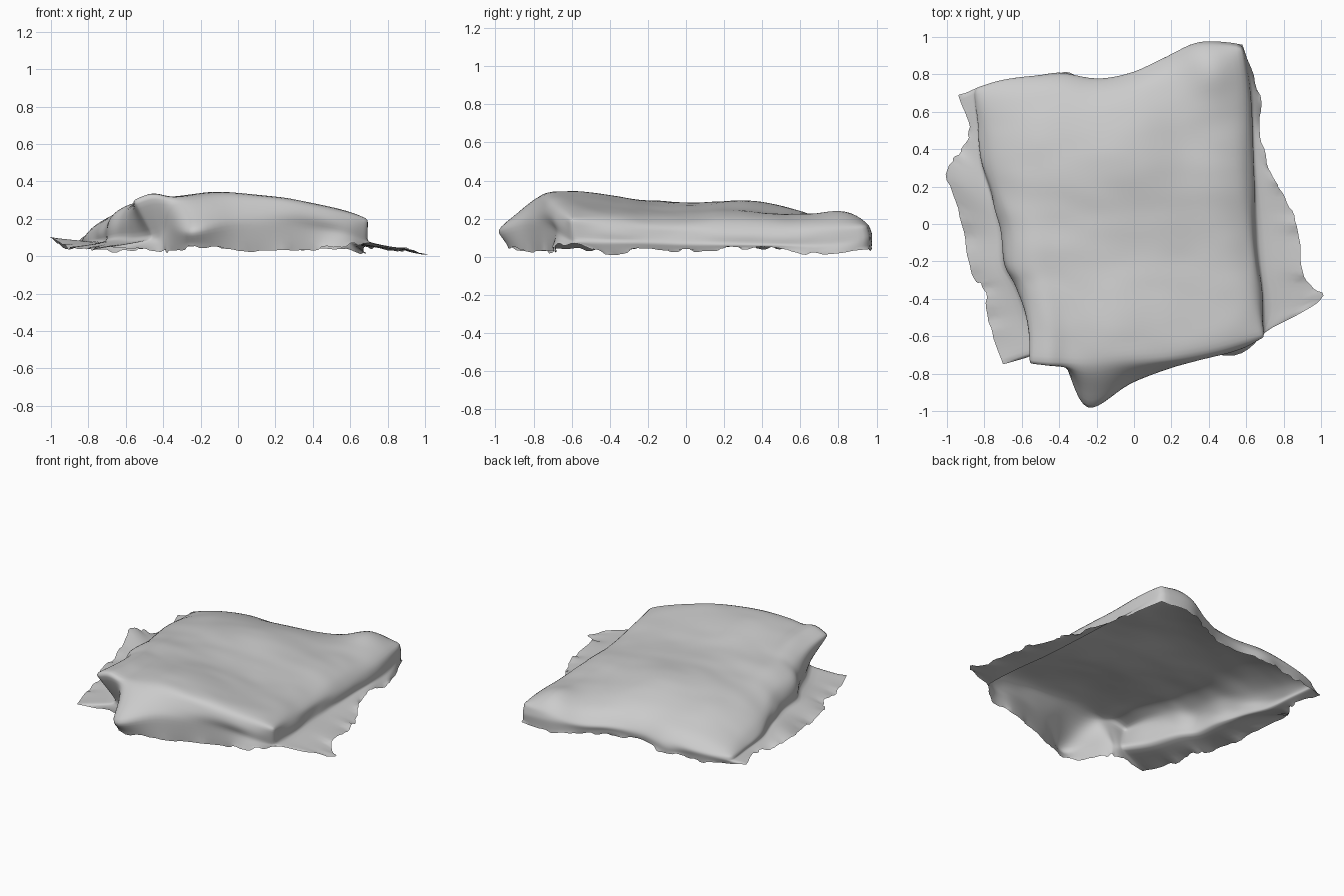
import bpy, bmesh, math, random
from mathutils import Vector, noise

if "Cube" in bpy.data.objects:
    bpy.data.objects.remove(bpy.data.objects["Cube"])

random.seed(4)
N = 56  # samples along each side

# Each station: top edge, lower wall, loose hem (x, y, z each)
C_FL = [(-.57, -.76, .30), (-.45, -.66, .09), (-.70, -.75, .05)]
C_FR = [(.70, -.61, .20), (.69, -.59, .08), (.71, -.57, .07)]
C_BR = [(.58, .95, .165), (.585, .965, .10), (.58, .96, .04)]
C_BL = [(-.85, .72, .09), (-.86, .725, .065), (-.94, .69, .05)]

FRONT = [C_FL,
    [(-.46, -.77, .335), (-.42, -.68, .10), (-.44, -.68, .04)],
    [(-.36, -.77, .315), (-.37, -.74, .15), (-.37, -.73, .03)],
    [(-.24, -.77, .32), (-.25, -1.0, .13), (-.24, -.93, .05)],
    [(-.05, -.75, .33), (-.03, -.86, .19), (0, -.84, .04)],
    [(.20, -.73, .31), (.20, -.77, .18), (.20, -.76, .04)],
    [(.42, -.69, .27), (.42, -.69, .15), (.40, -.70, .04)],
    [(.60, -.64, .23), (.58, -.66, .12), (.58, -.69, .06)], C_FR]
RIGHT = [C_FR,
    [(.675, -.45, .185), (.685, -.47, .07), (1.0, -.40, .02)],
    [(.655, -.25, .165), (.67, -.25, .07), (.91, -.28, .04)],
    [(.635, -.05, .155), (.655, -.03, .06), (.88, -.04, .04)],
    [(.625, .15, .155), (.645, .15, .06), (.81, .14, .04)],
    [(.615, .35, .155), (.635, .35, .06), (.73, .27, .05)],
    [(.61, .55, .155), (.63, .55, .06), (.67, .50, .04)],
    [(.605, .75, .16), (.62, .75, .06), (.67, .68, .02)], C_BR]
BACK = [C_BL,
    [(-.70, .75, .11), (-.70, .77, .07), (-.70, .76, .03)],
    [(-.52, .77, .13), (-.53, .79, .07), (-.53, .78, .04)],
    [(-.38, .78, .13), (-.39, .81, .07), (-.39, .81, .04)],
    [(-.20, .76, .13), (-.20, .775, .07), (-.20, .77, .05)],
    [(0, .79, .13), (0, .81, .08), (0, .805, .05)],
    [(.18, .87, .13), (.17, .89, .08), (.17, .88, .05)],
    [(.36, .95, .17), (.35, .975, .11), (.35, .97, .04)], C_BR]
LEFT = [C_FL,
    [(-.57, -.55, .275), (-.54, -.51, .08), (-.77, -.55, .04)],
    [(-.61, -.34, .235), (-.62, -.33, .09), (-.80, -.35, .045)],
    [(-.68, -.22, .21), (-.69, -.20, .08), (-.87, -.27, .045)],
    [(-.69, -.03, .19), (-.70, -.03, .075), (-.92, 0, .05)],
    [(-.74, .13, .165), (-.75, .13, .07), (-1.0, .27, .11)],
    [(-.80, .32, .13), (-.81, .32, .065), (-.94, .37, .05)],
    [(-.82, .52, .105), (-.83, .52, .065), (-.88, .50, .045)], C_BL]

# Soft humps and hollows on top: x, y, radius, height
HUMPS = [(-.05, .42, .28, .05), (.44, .85, .12, .05), (-.5, .45, .2, .03),
         (0, 0, .25, -.01), (-.1, -.5, .22, .012), (.4, .1, .25, .01)]


def spline(points):
    """Catmull-Rom resample to N + 1 points."""
    p = [Vector(q) for q in points]
    p = [2 * p[0] - p[1]] + p + [2 * p[-1] - p[-2]]
    out = []
    for k in range(N + 1):
        s = k / N * (len(p) - 3)
        i = min(int(s), len(p) - 4)
        t = s - i
        a, b, c, d = p[i:i + 4]
        out.append(.5 * (2 * b + (c - a) * t + (2 * a - 5 * b + 4 * c - d) * t * t
                         + (3 * b - a - 3 * c + d) * t ** 3))
    return out


def wrinkle(p, amount=.012):
    """Soft cloth wrinkles."""
    q = Vector((p.x * 2.2 + p.y * .6, p.y * 4.5, p.z * 3))
    return amount * noise.noise(q) + amount * .4 * noise.noise(q * 2.3)


def add_grid(bm, rows):
    vs = [[bm.verts.new(p) for p in row] for row in rows]
    for r0, r1 in zip(vs, vs[1:]):
        for i in range(len(r0) - 1):
            bm.faces.new((r0[i], r0[i + 1], r1[i + 1], r1[i]))


sides = {name: [spline([st[k] for st in side]) for k in range(3)]
         for name, side in (("f", FRONT), ("r", RIGHT), ("b", BACK), ("l", LEFT))}
bm = bmesh.new()

# Puffed top: patch blended between the four top edges
f, r, b, l = (sides[k][0] for k in "frbl")
rows = []
for j in range(N + 1):
    v, row = j / N, []
    for i in range(N + 1):
        u = i / N
        p = (f[i] * (1 - v) + b[i] * v + l[j] * (1 - u) + r[j] * u
             - (f[0] * (1 - u) + f[N] * u) * (1 - v) - (b[0] * (1 - u) + b[N] * u) * v)
        puff = max(0, 16 * u * (1 - u) * v * (1 - v)) ** .5
        hump = sum(h * math.exp(-((p.x - x) ** 2 + (p.y - y) ** 2) / (s * s))
                   for x, y, s, h in HUMPS)
        p.z += puff * (.04 + .07 * v) + (wrinkle(p) + hump) * min(1, puff * 2.5)
        row.append(p)
    rows.append(row)
add_grid(bm, rows)

# Side walls, then the loose hem with a slightly ragged edge
for top, low, hem in sides.values():
    rag = [Vector((random.uniform(-.007, .007), random.uniform(-.007, .007),
                   random.uniform(-.014, .008))) for _ in range(N // 2 + 2)]
    rows = []
    for k in range(9):
        t, row = k / 8, []
        for i in range(N + 1):
            p = top[i].lerp(low[i], t)
            out = Vector((p.x, p.y, 0)).normalized()
            ends = min(1, 5 * i / N, 5 * (1 - i / N))
            row.append(p + out * math.sin(math.pi * t) * (.012 * ends + ends * wrinkle(p, .02)))
        rows.append(row)
    for k in range(1, 7):
        t, row = k / 6, []
        for i in range(N + 1):
            p = low[i].lerp(hem[i], t)
            ends = min(1, 8 * i / N, 8 * (1 - i / N))
            p += rag[i // 2] * ends * t ** 3
            p.z = max(.01, p.z + wrinkle(p, .008) * ends * t)
            row.append(p)
        rows.append(row)
    add_grid(bm, rows)

bmesh.ops.remove_doubles(bm, verts=bm.verts, dist=.0005)

# Relax the folds into soft rounded edges, leaving the hem outline alone
inner = [v for v in bm.verts if not v.is_boundary]
for _ in range(4):
    bmesh.ops.smooth_vert(bm, verts=inner, factor=.5,
                          use_axis_x=True, use_axis_y=True, use_axis_z=True)
bmesh.ops.recalc_face_normals(bm, faces=bm.faces)
if sum(fc.normal.z * fc.calc_area() for fc in bm.faces) < 0:
    bmesh.ops.reverse_faces(bm, faces=bm.faces)

mesh = bpy.data.meshes.new("folded_cloth")
bm.to_mesh(mesh)
bm.free()
mat = bpy.data.materials.new("light grey")
mat.diffuse_color = (.6, .6, .6, 1)
mat.use_nodes = True
mat.node_tree.nodes["Principled BSDF"].inputs["Base Color"].default_value = mat.diffuse_color
mesh.materials.append(mat)
cloth = bpy.data.objects.new("folded_cloth", mesh)
bpy.context.collection.objects.link(cloth)
bpy.context.view_layer.objects.active = cloth
cloth.select_set(True)
bpy.ops.object.shade_smooth_by_angle(angle=math.radians(70))
